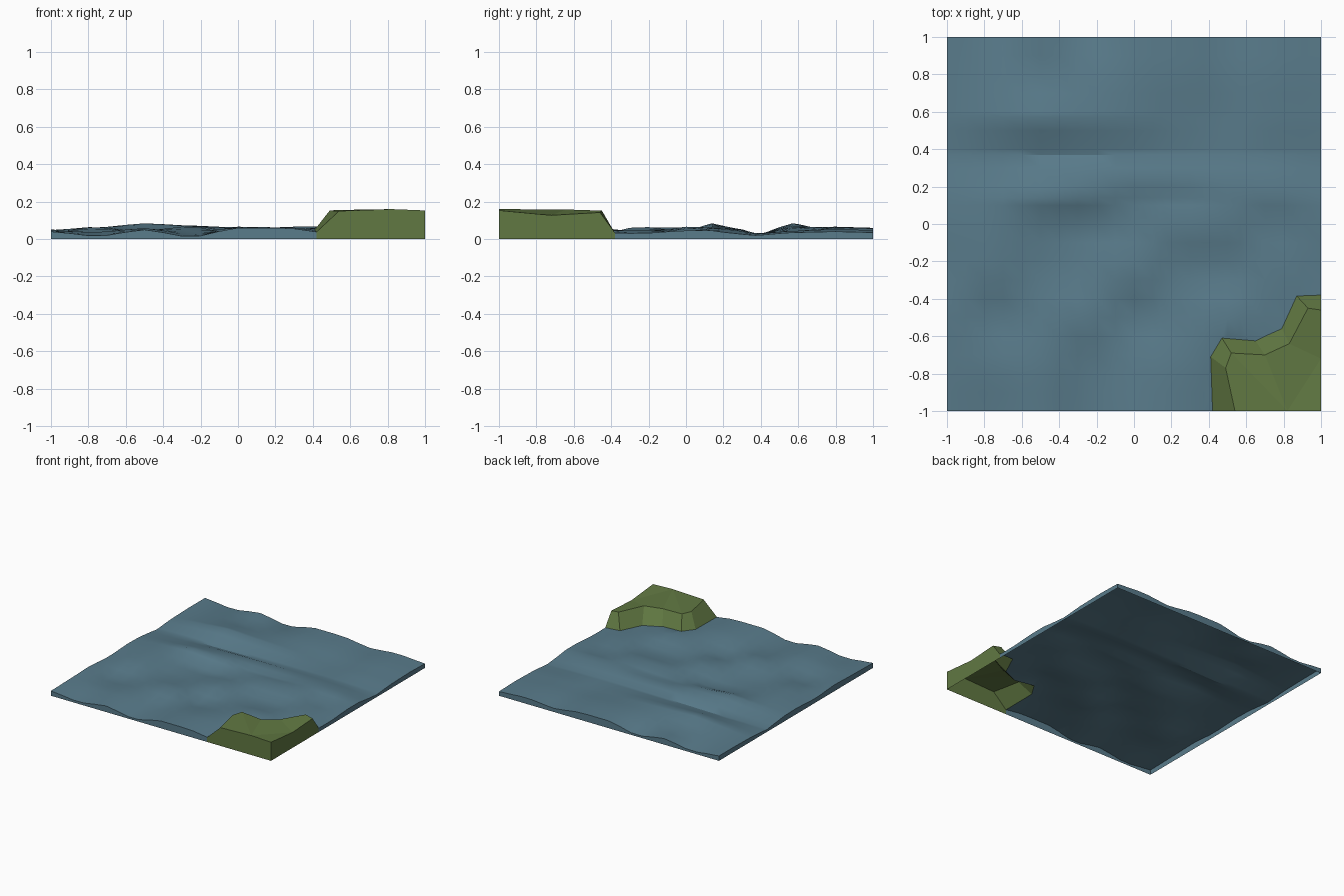
import bpy, math
from mathutils import Vector
from mathutils.geometry import delaunay_2d_cdt

if "Cube" in bpy.data.objects:
    bpy.data.objects.remove(bpy.data.objects["Cube"])

# Wave heights in thousandths; the tile repeats, so opposite edges match
XS = [-1, -.75, -.5, -.25, 0, .25, .5, .75, 1]
EDGE = "40 15 50 10 60 60 30 50 35"
WAVES = [(-1, EDGE),
         (-.75, "45 40 60 25 50 66 40 30 40"),
         (-.5, "52 15 45 70 15 45 68 40 35"),
         (-.25, "35 65 30 35 68 25 25 55 30"),
         (0, "48 66 40 15 40 66 66 35 45"),
         (.14, "45 62 84 70 42 45 62 60 45"),
         (.25, "35 40 60 70 69 66 62 55 30"),
         (.37, "20 22 18 22 26 30 32 28 20"),
         (.57, "35 62 84 72 62 45 32 45 35"),
         (.8, "40 42 38 48 66 62 38 55 40"),
         (1, EDGE)]
YS = [y for y, _ in WAVES]
ROWS = [[int(v) / 1000 for v in row.split()] for _, row in WAVES]


def locate(vals, v):
    """Interval index and eased fraction of v in a sorted list."""
    i = max(k for k in range(len(vals) - 1) if k == 0 or vals[k] <= v + 1e-6)
    t = min(max((v - vals[i]) / (vals[i + 1] - vals[i]), 0), 1)
    return i, .5 * t + .5 * (.5 - .5 * math.cos(math.pi * t))


def wave(x, y):
    i, s = locate(XS, x)
    j, t = locate(YS, y)
    low = ROWS[j][i] * (1 - s) + ROWS[j][i + 1] * s
    high = ROWS[j + 1][i] * (1 - s) + ROWS[j + 1][i + 1] * s
    return low * (1 - t) + high * t


def inside(p, poly):
    hit = False
    for a, b in zip(poly, poly[1:] + poly[:1]):
        if (a[1] > p.y) != (b[1] > p.y):
            if p.x < a[0] + (p.y - a[1]) * (b[0] - a[0]) / (b[1] - a[1]):
                hit = not hit
    return hit


def make(name, verts, faces, color, smooth):
    me = bpy.data.meshes.new(name)
    me.from_pydata(verts, [], faces)
    me.update()
    ob = bpy.data.objects.new(name, me)
    bpy.context.collection.objects.link(ob)
    mat = bpy.data.materials.new(name + "_colour")
    mat.diffuse_color = color
    mat.use_nodes = True
    mat.node_tree.nodes["Principled BSDF"].inputs["Base Color"].default_value = mat.diffuse_color
    me.materials.append(mat)
    if smooth:
        bpy.ops.object.select_all(action='DESELECT')
        ob.select_set(True)
        bpy.context.view_layer.objects.active = ob
        bpy.ops.object.shade_smooth_by_angle(angle=math.radians(30))
    return ob


# Grass outline: foot of the bank and rim above it
FOOT = [(.42, -1), (.41, -.71), (.47, -.61), (.65, -.625), (.79, -.56), (.87, -.385), (1, -.38)]
RIM = [(.54, -1, .15), (.49, -.77, .152), (.52, -.69, .155), (.70, -.70, .146),
       (.83, -.64, .158), (.93, -.45, .152), (1, -.46, .142)]

# Water surface: triangulated around the grass outline
poly = FOOT + [(1, -1)]
n = len(poly)
grid = sorted({round(-1 + .1 * k, 3) for k in range(21)} | {.37, .57, .14})
pts = [Vector(p) for p in poly]
for y in grid:
    for x in grid:
        p = Vector((x, y))
        if all((p - Vector(q)).length > .03 for q in poly) and not inside(p, poly):
            pts.append(p)
loop = [(k, (k + 1) % n) for k in range(n)]
vs, _, tris, *_ = delaunay_2d_cdt(pts, loop, [], 0, 1e-5)
verts = [(p.x, p.y, wave(p.x, p.y)) for p in vs]
faces = []
for t in tris:
    a, b, c = (vs[k] for k in t)
    if not inside((a + b + c) / 3, poly) and abs((b - a).cross(c - a)) > 1e-6:
        faces.append(list(t))

# Water skirt: drop the outer border to the ground
count = {}
for f in faces:
    for a, b in zip(f, f[1:] + f[:1]):
        count[(a, b)] = 1
for a, b in list(count):
    on_side = any(abs(abs(vs[a][k]) - 1) < 1e-4 and abs(vs[a][k] - vs[b][k]) < 1e-4 for k in (0, 1))
    if on_side and (b, a) not in count:
        k = len(verts)
        verts += [(*vs[a], 0), (*vs[b], 0)]
        faces.append([b, a, k, k + 1])
make("water", verts, faces, (.10, .20, .26, 1), True)

# Grass block: sloped bank, top and two outer walls, open underneath
m = len(FOOT)
gv = [(x, y, wave(x, y)) for x, y in FOOT] + RIM
gv += [(1, -.72, .127), (1, -1, .153), (.82, -1, .16),
       (.42, -1, 0), (1, -1, 0), (1, -.38, 0)]
mid, corner, front, g0, g1, g2 = range(2 * m, 2 * m + 6)
gf = [(k + 1, k, m + k, m + k + 1) for k in range(m - 1)]
r = list(range(m, 2 * m))
gf += [(r[0], front, r[2], r[1]), (front, r[3], r[2]), (front, mid, r[4], r[3]),
       (front, corner, mid), (mid, r[6], r[5], r[4])]
gf += [(g0, g1, corner, front, r[0], 0), (g1, g2, m - 1, r[6], mid, corner)]
make("grass_bank", gv, gf, (.12, .19, .055, 1), False)
